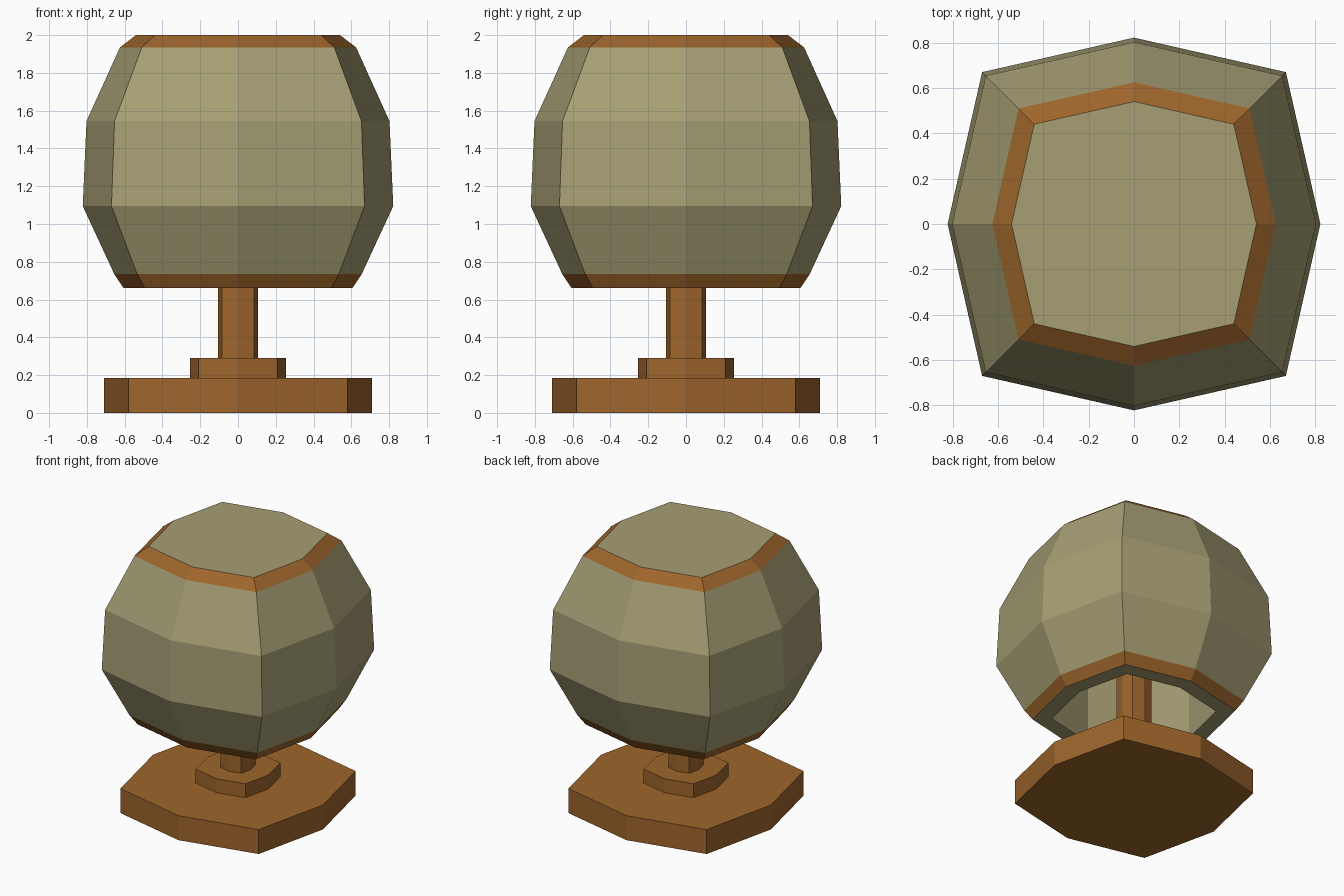
import bpy, bmesh

if "Cube" in bpy.data.objects:
    bpy.data.objects.remove(bpy.data.objects["Cube"])

DIAG = 0.815  # corner x and y relative to the radius on the axes


def material(name, rgb):
    m = bpy.data.materials.new(name)
    m.diffuse_color = (*rgb, 1)
    m.use_nodes = True
    m.node_tree.nodes["Principled BSDF"].inputs["Base Color"].default_value = m.diffuse_color
    return m


wood = material("wood", (0.34, 0.13, 0.025))
fabric = material("fabric", (0.38, 0.345, 0.175))


def octagon(r):
    d = r * DIAG
    return [(r, 0), (d, d), (0, r), (-d, d), (-r, 0), (-d, -d), (0, -r), (d, -d)]


def loft(name, profile, mats, trim=()):
    """Skin octagon rings (radius, z); bands listed in trim use the second material."""
    bm = bmesh.new()
    rings = [[bm.verts.new((x, y, z)) for x, y in octagon(r)] for r, z in profile]
    for b, (lo, hi) in enumerate(zip(rings, rings[1:])):
        for i in range(8):
            j = (i + 1) % 8
            f = bm.faces.new((lo[i], lo[j], hi[j], hi[i]))
            f.material_index = 1 if b in trim else 0
    bm.faces.new(rings[0][::-1])
    bm.faces.new(rings[-1])
    bmesh.ops.recalc_face_normals(bm, faces=bm.faces[:])
    me = bpy.data.meshes.new(name)
    bm.to_mesh(me)
    bm.free()
    for m in mats:
        me.materials.append(m)
    ob = bpy.data.objects.new(name, me)
    bpy.context.collection.objects.link(ob)
    return ob


# Foot, collar and stem
loft("base", [(0.71, 0), (0.71, 0.185)], [wood])
loft("collar", [(0.255, 0.185), (0.255, 0.29)], [wood])
loft("stem", [(0.105, 0.29), (0.105, 1.9)], [wood])

# Shade: straight hollow inside, faceted bulge outside, wooden bands at both ends
loft("shade", [(0.49, 1.9), (0.49, 0.66), (0.605, 0.66), (0.655, 0.735),
               (0.822, 1.095), (0.802, 1.545), (0.625, 1.935), (0.54, 2.0)],
     [fabric, wood], trim=(2, 6))
